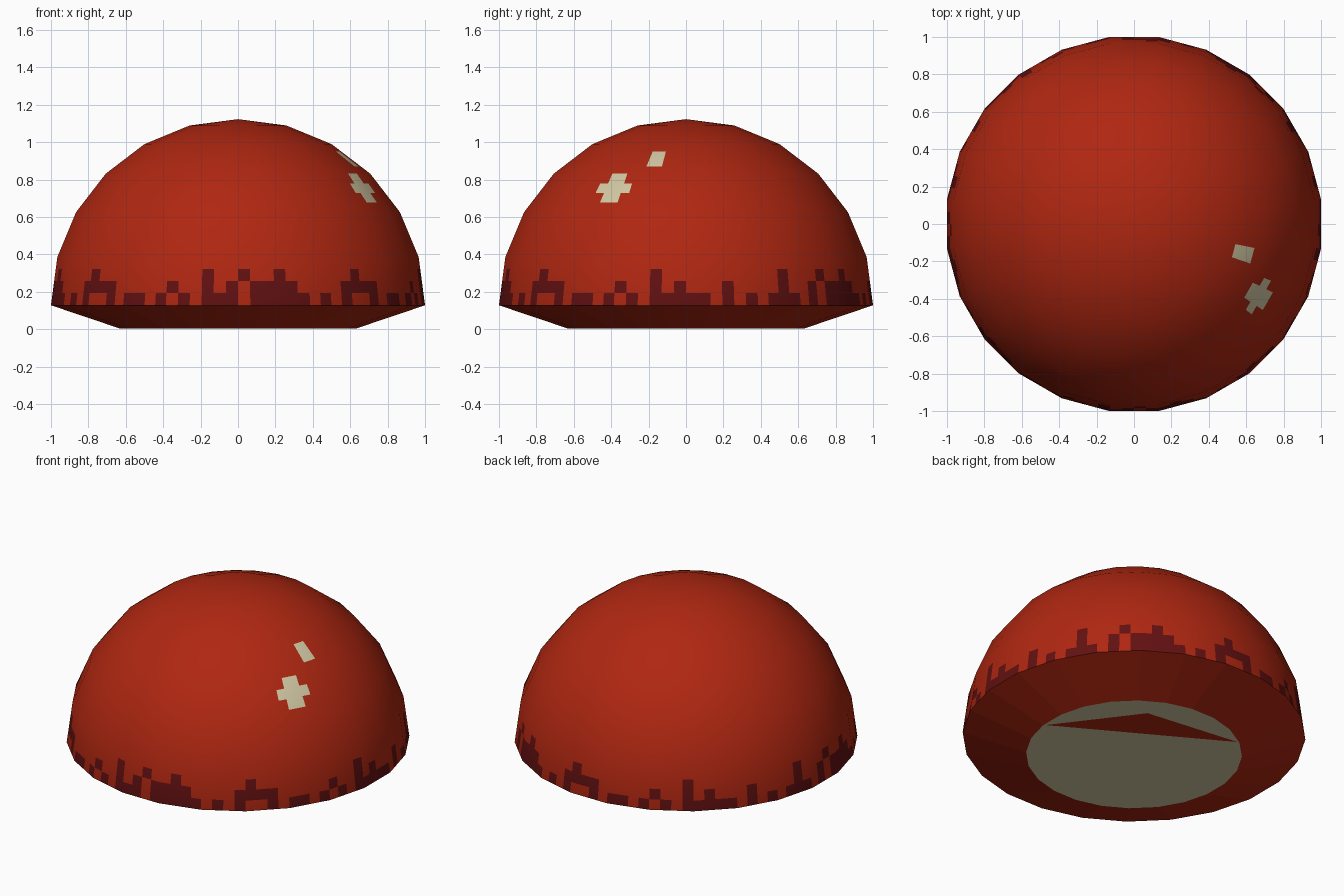
import bpy, math
from mathutils import Vector

if "Cube" in bpy.data.objects:
    bpy.data.objects.remove(bpy.data.objects["Cube"])

SIDES, PX = 24, 4              # dome sides, painted cells per side
COLS, RINGS = SIDES * PX, 6
R = 1 / math.cos(math.pi / SIDES)
BRIM_Z, HEIGHT, FOOT = 0.128, 0.995, 0.635


def material(name, rgb):
    m = bpy.data.materials.new(name)
    m.diffuse_color = (*rgb, 1)
    m.use_nodes = True
    m.node_tree.nodes["Principled BSDF"].inputs["Base Color"].default_value = m.diffuse_color
    return m


red = material("cap red", (0.43, 0.020, 0.0056))
dark = material("dark red", (0.122, 0.0052, 0.0056))
cream = material("cream", (0.644, 0.578, 0.366))


def make(name, verts, faces, mats):
    me = bpy.data.meshes.new(name)
    me.from_pydata(verts, [], faces)
    for m in mats:
        me.materials.append(m)
    ob = bpy.data.objects.new(name, me)
    bpy.context.collection.objects.link(ob)
    return ob


def polygon_point(c):
    """Point on the 24-sided outline; c counts cells from the front centre."""
    k, t = divmod(c + PX / 2, PX)
    a, b = [-math.pi / 2 + (k + e - 0.5) * math.tau / SIDES for e in (0, 1)]
    p = Vector((math.cos(a), math.sin(a)))
    return p.lerp(Vector((math.cos(b), math.sin(b))), t / PX)


def profile(row):
    """Radius and height of the dome, straight between its rings."""
    k, t = divmod(row, PX)
    a, b = [(k + e) * math.pi / 2 / RINGS for e in (0, 1)]
    t /= PX
    return (R * (math.cos(a) * (1 - t) + math.cos(b) * t),
            BRIM_Z + HEIGHT * (math.sin(a) * (1 - t) + math.sin(b) * t))


# Dome: grid of cells
ROWS = RINGS * PX
verts, faces, cells = [], [], []
for row in range(ROWS):
    r, z = profile(row)
    for c in range(COLS):
        p = polygon_point(c) * r
        verts.append((p.x, p.y, z))
verts.append((0, 0, BRIM_Z + HEIGHT))
for row in range(ROWS):
    for c in range(COLS):
        n, a = (c + 1) % COLS, row * COLS
        if row < ROWS - 1:
            faces.append((a + c, a + n, a + COLS + n, a + COLS + c))
        else:
            faces.append((a + c, a + n, len(verts) - 1))
        cells.append((row, c))
dome = make("cap_dome", verts, faces, [red, dark, cream])

# Ragged dark border: one digit per column, bits are the three lowest rows
BORDER = "433731010362301101210713" "110301017103"
SPOTS = {(9, 15), (9, 16), (11, 15), (11, 16)}
SPOTS |= {(10, c) for c in range(14, 18)}
SPOTS |= {(r, c) for r in (13, 14) for c in (19, 20)}
for f, (row, c) in zip(dome.data.polygons, cells):
    if row < 3 and int(BORDER[c % len(BORDER)]) >> row & 1:
        f.material_index = 1
    elif (row, c) in SPOTS:
        f.material_index = 2
    f.use_smooth = True
# Round shading over the flat sides
dome.data.normals_split_custom_set_from_vertices(
    [(Vector(v) - Vector((0, 0, BRIM_Z))).normalized() for v in verts])

# Sloped underside of the brim
ring = [polygon_point(PX * (k + 0.5)) for k in range(SIDES)]
verts = [(p.x * R, p.y * R, BRIM_Z) for p in ring]
verts += [(p.x * FOOT, p.y * FOOT, 0.003) for p in ring]
faces = [(k, SIDES + k, SIDES + (k + 1) % SIDES, (k + 1) % SIDES)
         for k in range(SIDES)]
make("brim_underside", verts, faces, [red])

# Pale base disc
make("base_disc", [(p.x * FOOT, p.y * FOOT, 0.003) for p in ring],
     [tuple(reversed(range(SIDES)))], [cream])

# Red wedge on the base
az = math.radians(50)
side = Vector((-math.sin(az), math.cos(az)))
out = Vector((math.cos(az), math.sin(az)))
wedge = [side * u + out * v for u, v in ((-0.52, 0.35), (0.08, 0.49), (0.61, 0.15))]
make("base_wedge", [(p.x, p.y, 0) for p in wedge], [(0, 1, 2)], [red])
wedge_mesh = bpy.data.objects["base_wedge"].data
if wedge_mesh.polygons[0].normal.z < 0:
    wedge_mesh.flip_normals()
